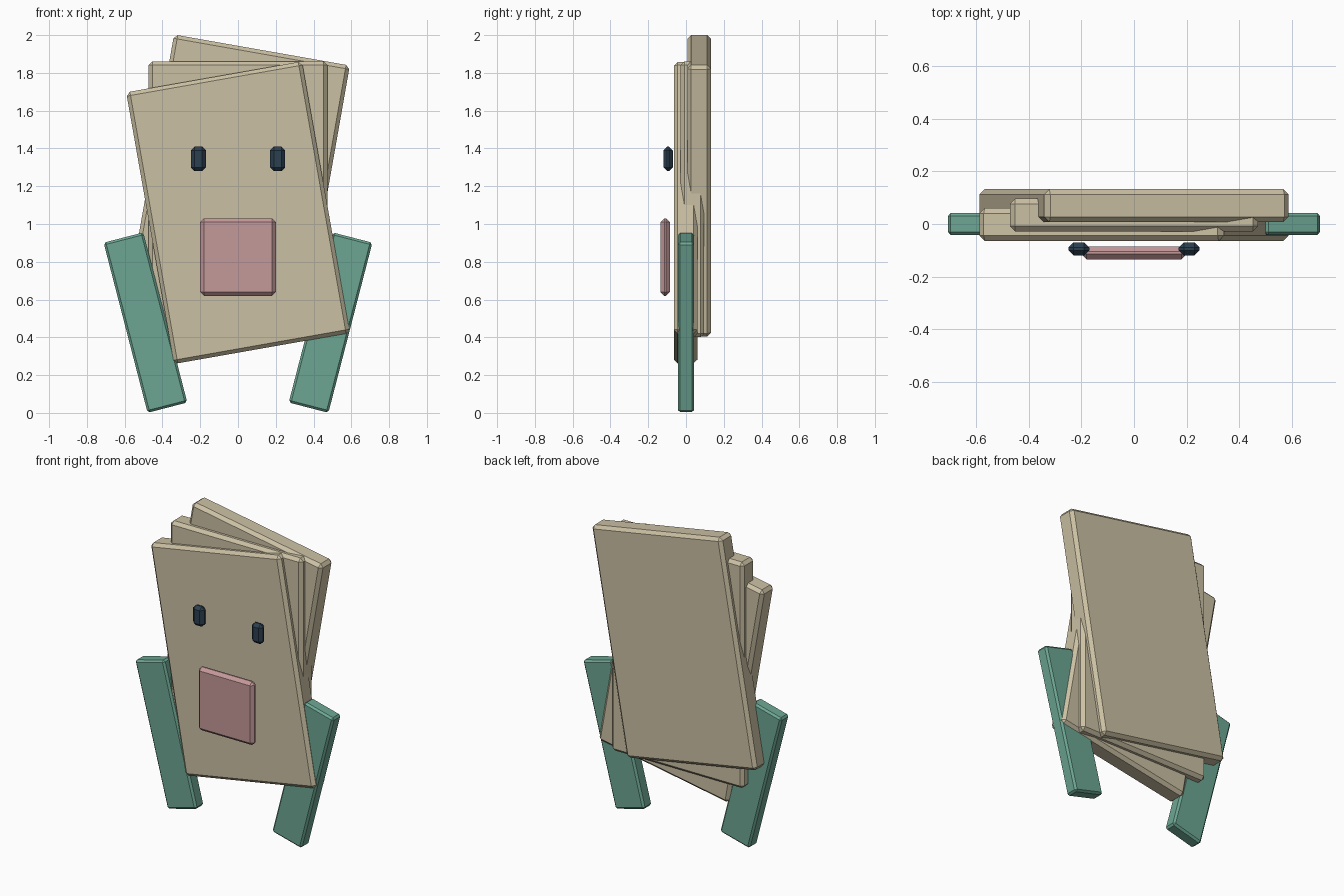
import bpy
import bmesh
from math import radians

cube = bpy.data.objects.get("Cube")
if cube:
    bpy.data.objects.remove(cube, do_unlink=True)


def make_material(name, r, g, b):
    mat = bpy.data.materials.new(name)
    mat.use_nodes = True
    mat.diffuse_color = (r, g, b, 1)
    mat.node_tree.nodes["Principled BSDF"].inputs["Base Color"].default_value = (r, g, b, 1)
    return mat


def slab(name, mat, size, location, tilt=0, chamfer=0.02):
    """Flat chamfered box, tilted about the front-back axis."""
    bm = bmesh.new()
    bmesh.ops.create_cube(bm, size=1)
    bmesh.ops.scale(bm, vec=size, verts=bm.verts)
    bmesh.ops.bevel(bm, geom=bm.edges[:], offset=chamfer, segments=1,
                    profile=0.5, affect='EDGES')
    mesh = bpy.data.meshes.new(name)
    bm.to_mesh(mesh)
    bm.free()
    mesh.materials.append(mat)
    obj = bpy.data.objects.new(name, mesh)
    obj.location = location
    obj.rotation_euler.y = radians(tilt)
    bpy.context.collection.objects.link(obj)
    return obj


tan = make_material("tan", 0.60, 0.53, 0.37)
pink = make_material("dusty pink", 0.56, 0.32, 0.32)
teal = make_material("teal green", 0.15, 0.38, 0.29)
navy = make_material("dark navy", 0.025, 0.05, 0.08)

# Fanned body cards, front to back
card = (0.945, 0.125, 1.46)
for i, part in enumerate(("front_card", "middle_card", "back_card")):
    slab(part, tan, card, (0, -0.002 + 0.036 * i, 1.06 + 0.071 * i), 10 * (i - 1))

# Snout plate
slab("snout", pink, (0.40, 0.05, 0.41), (0, -0.11, 0.825))

# Mirrored eyes and legs
for side, s in (("left", 1), ("right", -1)):
    slab(side + "_eye", navy, (0.08, 0.05, 0.13), (0.21 * s, -0.095, 1.345))
    slab(side + "_leg", teal, (0.217, 0.085, 0.93), (0.49 * s, 0, 0.478),
         14.5 * s, 0.012)
